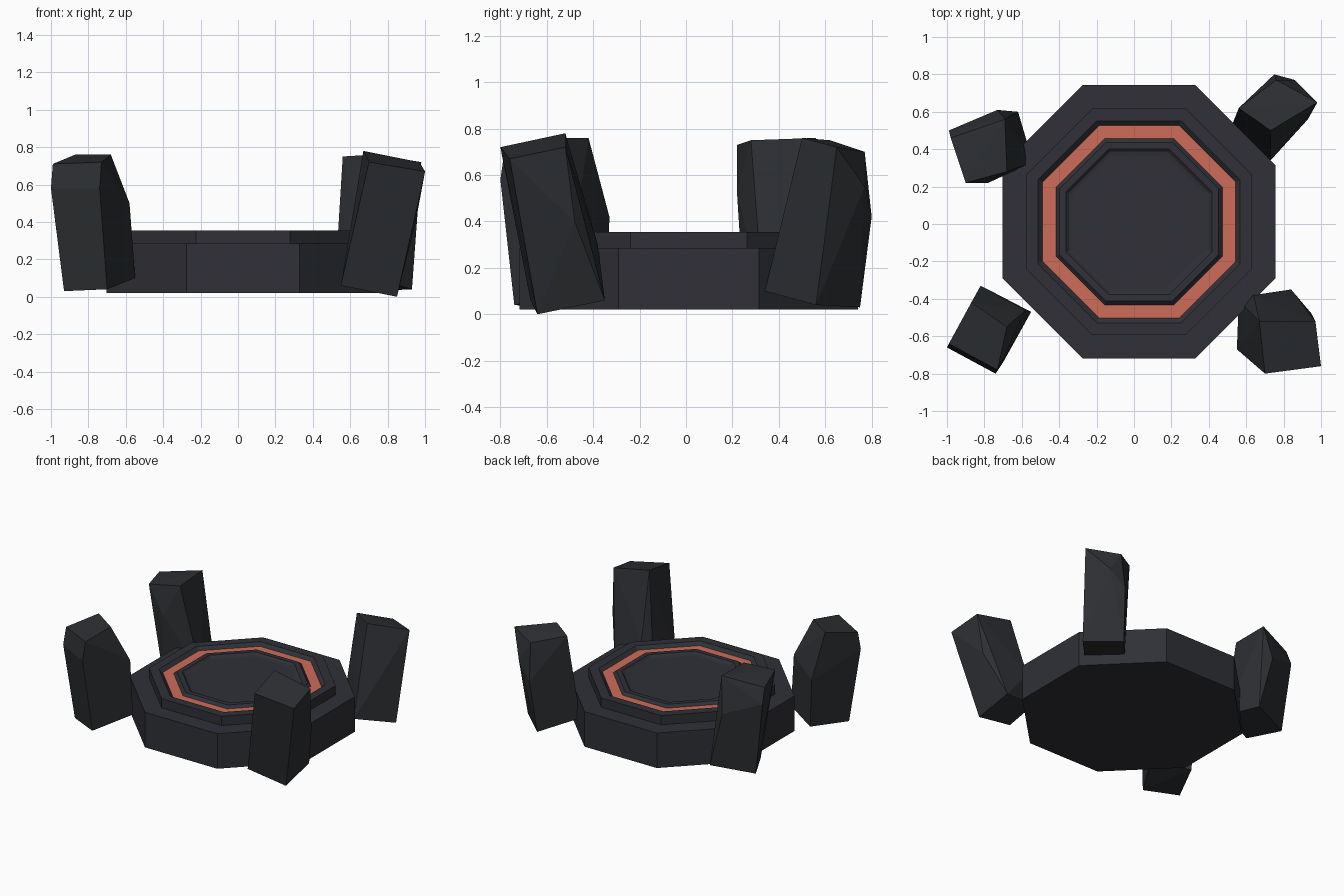
import bpy, bmesh, math

if "Cube" in bpy.data.objects:
    bpy.data.objects.remove(bpy.data.objects["Cube"], do_unlink=True)


def make_material(name, colour):
    mat = bpy.data.materials.new(name)
    mat.use_nodes = True
    mat.diffuse_color = (*colour, 1)
    mat.node_tree.nodes["Principled BSDF"].inputs["Base Color"].default_value = (*colour, 1)
    return mat


slate = make_material("slate", (0.029, 0.030, 0.038))
charcoal = make_material("charcoal", (0.026, 0.028, 0.032))
ember = make_material("ember orange", (0.62, 0.15, 0.10))


def finish(bm, name, materials):
    bmesh.ops.recalc_face_normals(bm, faces=bm.faces)
    mesh = bpy.data.meshes.new(name)
    bm.to_mesh(mesh)
    bm.free()
    for mat in materials:
        mesh.materials.append(mat)
    obj = bpy.data.objects.new(name, mesh)
    bpy.context.collection.objects.link(obj)
    return obj


# Stepped octagonal platform: (apothem, height) pairs from the bottom inwards
PROFILE = [(0.73, 0.02), (0.73, 0.285), (0.605, 0.285), (0.605, 0.355),
           (0.54, 0.355), (0.515, 0.332), (0.445, 0.332), (0.425, 0.352),
           (0.39, 0.352), (0.375, 0.338), (0.355, 0.335)]
GLOW_BAND = 5
SIDES = 8


def octagon_ring(bm, apothem, height):
    radius = apothem / math.cos(math.pi / SIDES)
    angles = [(i + 0.5) * math.tau / SIDES for i in range(SIDES)]
    return [bm.verts.new((0.027 + radius * math.cos(a),
                          0.012 + radius * math.sin(a), height)) for a in angles]


bm = bmesh.new()
rings = [octagon_ring(bm, *point) for point in PROFILE]
bm.faces.new(rings[0])
bm.faces.new(rings[-1])
for band, (low, high) in enumerate(zip(rings, rings[1:])):
    for i in range(SIDES):
        j = (i + 1) % SIDES
        face = bm.faces.new((low[i], low[j], high[j], high[i]))
        face.material_index = 1 if band == GLOW_BAND else 0
finish(bm, "platform", [slate, ember])


# Rough standing stones: hull around the foot, belly and crown corners
def standing_stone(name, *corners):
    bm = bmesh.new()
    for corner in corners:
        bm.verts.new(corner)
    hull = bmesh.ops.convex_hull(bm, input=bm.verts)
    loose = {v for v in hull["geom_interior"] if isinstance(v, bmesh.types.BMVert)}
    bmesh.ops.delete(bm, geom=list(loose), context="VERTS")
    bmesh.ops.dissolve_limit(bm, angle_limit=math.radians(4),
                             verts=bm.verts, edges=bm.edges)
    finish(bm, name, [charcoal])


standing_stone("front_right_stone",
               (-.93, -.62, .03), (-.70, -.74, .04), (-.55, -.47, .1), (-.80, -.34, .06),
               (-1, -.66, .58), (-.74, -.8, .58), (-.58, -.46, .5), (-.82, -.33, .42),
               (-.99, -.64, .71), (-.73, -.78, .72), (-.68, -.55, .76), (-.87, -.42, .76))
standing_stone("front_left_stone",
               (.85, -.64, 0), (.55, -.67, .06), (.84, -.35, .06), (.56, -.41, .1),
               (.64, -.38, .3), (.95, -.48, .4),
               (1, -.76, .67), (.7, -.8, .72), (.67, -.52, .78), (.97, -.52, .72))
standing_stone("back_left_stone",
               (.73, .34, .1), (.52, .52, .1), (.93, .56, .04), (.72, .75, .03),
               (.75, .8, .42), (.86, .77, .55), (.95, .62, .5),
               (.56, .62, .75), (.73, .5, .76), (.98, .65, .72), (.76, .77, .7))
standing_stone("back_right_stone",
               (-.54, .33, .1), (-.62, .6, .08), (-.92, .48, .05), (-.8, .25, .05),
               (-.78, .22, .52), (-.99, .5, .6), (-.73, .61, .5),
               (-.98, .46, .71), (-.9, .22, .73), (-.68, .28, .75), (-.69, .56, .76))
